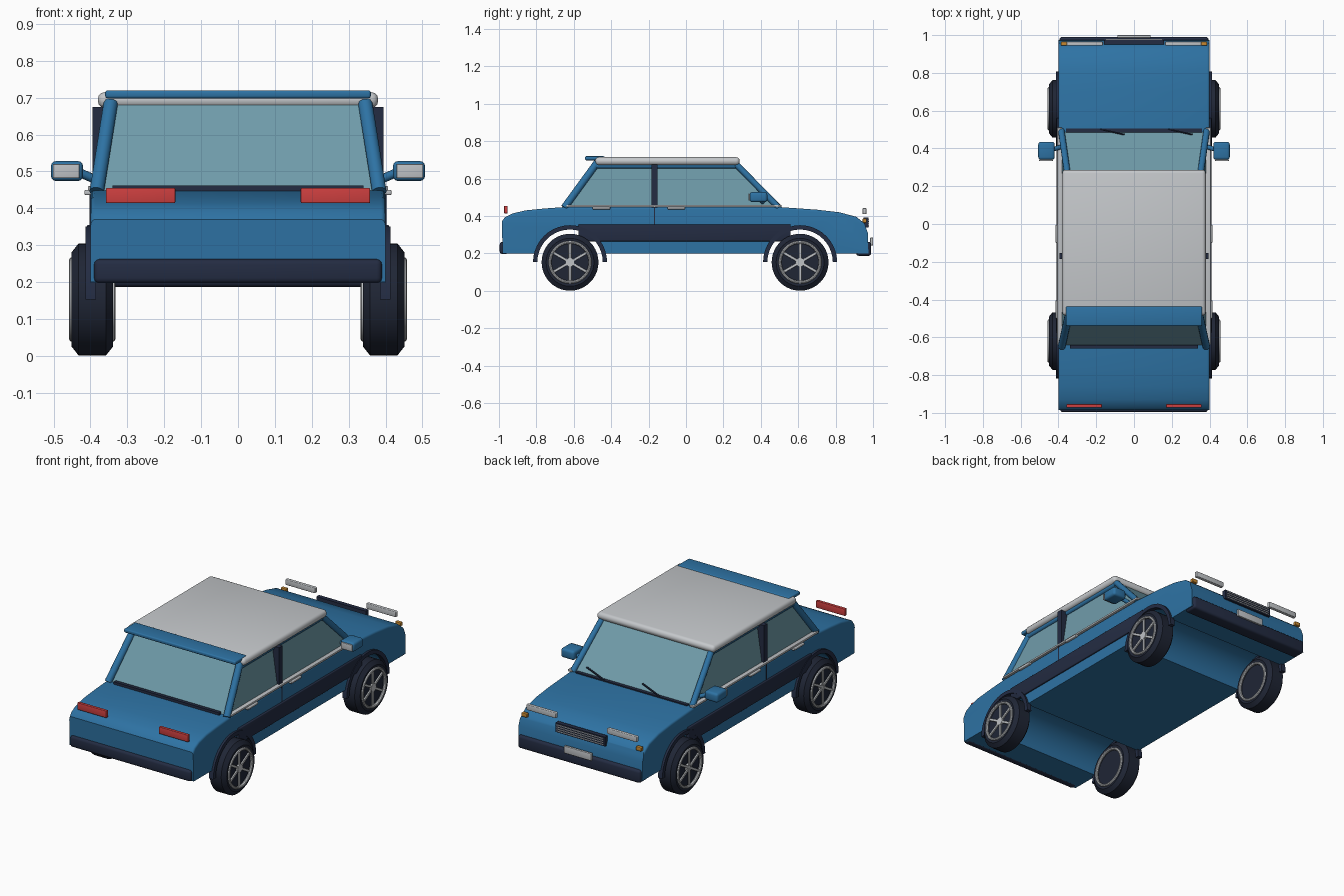
import bpy, bmesh
from math import sin, cos, pi, radians
from mathutils import Vector, Matrix

cube = bpy.data.objects.get("Cube")
if cube:
    bpy.data.objects.remove(cube, do_unlink=True)


def material(name, r, g, b):
    m = bpy.data.materials.new(name)
    m.use_nodes = True
    m.diffuse_color = (r, g, b, 1)
    m.node_tree.nodes["Principled BSDF"].inputs["Base Color"].default_value = (r, g, b, 1)
    return m


BLUE = material("blue paint", .027, .17, .37)
WHITE = material("roof white", .56, .58, .60)
DARK = material("dark navy trim", .017, .025, .055)
TYRE = material("tyre black", .014, .019, .036)
GLASS = material("window glass", .16, .33, .40)
RED = material("tail red", .61, .05, .05)
ORANGE = material("indicator orange", .58, .25, .03)
CHROME = material("light grey metal", .52, .54, .56)


def finish(name, bm, mat):
    """Turn a bmesh into a named object, smooth except at sharp edges."""
    bmesh.ops.recalc_face_normals(bm, faces=bm.faces[:])
    mesh = bpy.data.meshes.new(name)
    bm.to_mesh(mesh)
    bm.free()
    mesh.materials.append(mat)
    ob = bpy.data.objects.new(name, mesh)
    bpy.context.collection.objects.link(ob)
    bpy.ops.object.select_all(action='DESELECT')
    ob.select_set(True)
    bpy.context.view_layer.objects.active = ob
    bpy.ops.object.shade_smooth_by_angle(angle=radians(35))
    return ob


def box(name, xs, ys, zs, mat, bevel=0, turn=None):
    """Box from its extents, with optional rounded edges."""
    bm = bmesh.new()
    bmesh.ops.create_cube(bm, size=1)
    ends = (xs, ys, zs)
    bmesh.ops.scale(bm, vec=[abs(b - a) for a, b in ends], verts=bm.verts[:])
    if bevel:
        bmesh.ops.bevel(bm, geom=bm.edges[:], offset=bevel, segments=3,
                        profile=.5, affect='EDGES')
    if turn:
        bmesh.ops.transform(bm, matrix=turn, verts=bm.verts[:])
    bmesh.ops.translate(bm, vec=[(a + b) / 2 for a, b in ends], verts=bm.verts[:])
    return finish(name, bm, mat)


def rod(name, a, b, radius, mat, sides=12):
    """Round bar between two points."""
    a, b = Vector(a), Vector(b)
    bm = bmesh.new()
    turn = (b - a).to_track_quat('Z', 'Y').to_matrix().to_4x4()
    bmesh.ops.create_cone(bm, cap_ends=True, segments=sides, radius1=radius, radius2=radius,
                          depth=(b - a).length, matrix=Matrix.Translation((a + b) / 2) @ turn)
    return finish(name, bm, mat)


def lathe(name, profile, centre, mat, closed=False):
    """Spin (x, radius) points around the axle."""
    bm = bmesh.new()
    vs = [bm.verts.new((x, 0, r)) for x, r in profile]
    es = [bm.edges.new(p) for p in zip(vs, vs[1:])]
    if closed:
        es.append(bm.edges.new((vs[-1], vs[0])))
    bmesh.ops.spin(bm, geom=vs + es, cent=(0, 0, 0), axis=(1, 0, 0),
                   angle=2 * pi, steps=40, use_duplicate=False)
    bmesh.ops.remove_doubles(bm, verts=bm.verts[:], dist=.0002)
    bmesh.ops.translate(bm, vec=centre, verts=bm.verts[:])
    return finish(name, bm, mat)


def extrude(name, outline, x0, x1, mat, bevel=0):
    """Extrude a (y, z) outline across x, rounding its rim."""
    bm = bmesh.new()
    face = bm.faces.new([bm.verts.new((x0, y, z)) for y, z in outline])
    out = bmesh.ops.extrude_face_region(bm, geom=[face], use_keep_orig=True)
    moved = [v for v in out["geom"] if isinstance(v, bmesh.types.BMVert)]
    bmesh.ops.translate(bm, vec=(x1 - x0, 0, 0), verts=moved)
    if bevel:
        rim = [e for e in bm.edges if abs(e.verts[0].co.x - e.verts[1].co.x) < 1e-5
               and min(v.co.z for v in e.verts) > .36]
        bmesh.ops.bevel(bm, geom=rim, offset=bevel, segments=3, profile=.5, affect='EDGES')
    return finish(name, bm, mat)


def arc(cy, radius, start, end, steps=20):
    return [(cy + radius * cos(start + (end - start) * i / steps),
             AXLE_Z + radius * sin(start + (end - start) * i / steps)) for i in range(steps + 1)]


AXLE_Z = .153
AXLES = {"rear": -.62, "front": .61}
SILL = .2

# Body shell: side profile with open wheel arches
low = math_low = .25
outline = [(-.98, SILL), (-.985, .37), (-.97, .392), (-.93, .413), (-.86, .43), (-.76, .44),
           (-.65, .448), (.5, .448), (.7, .434), (.82, .42), (.91, .396), (.955, .36),
           (.972, .31), (.975, SILL)]
outline += arc(AXLES["front"], .185, low, pi - low)
outline += arc(AXLES["rear"], .185, low, pi - low)
extrude("body_shell", outline, -.4, .4, BLUE, .012)

# Glasshouse
bm = bmesh.new()
rings = [[bm.verts.new((x * hw, y, z)) for x, y in ((-1, y0), (1, y0), (1, y1), (-1, y1))]
         for hw, y0, y1, z in ((.385, -.645, .495, .44), (.35, -.48, .27, .68))]
for i in range(4):
    j = (i + 1) % 4
    bm.faces.new((rings[0][i], rings[0][j], rings[1][j], rings[1][i]))
bm.faces.new(rings[0])
bm.faces.new(rings[1])
finish("window_glass", bm, GLASS)

# Roof and spoiler
box("roof", (-.38, .38), (-.485, .287), (.672, .715), WHITE, .019)
box("roof_spoiler", (-.36, .36), (-.54, -.435), (.698, .72), BLUE, .007)
box("rear_window_seal", (-.34, .34), (-.66, -.64), (.445, .462), DARK)
box("front_window_seal", (-.36, .36), (.485, .505), (.44, .454), DARK)

# Bumpers, plate and grille
box("rear_bumper", (-.39, .39), (-.996, -.95), (.197, .262), DARK, .014)
box("front_bumper", (-.395, .395), (.91, .99), (.187, .262), DARK, .014)
box("front_plate", (-.088, .088), (.985, 1.0), (.243, .285), CHROME, .003)
box("grille", (-.16, .16), (.95, .975), (.338, .392), DARK)
for i in range(4):
    z = .345 + i * .012
    box("grille_slat", (-.15, .15), (.972, .979), (z, z + .004), CHROME)

# Wipers, both sweeping the same way
for x in (-.18, .18):
    rod("wiper", (x, .502, .456), (x + .128, .474, .484), .005, DARK, 6)

for s, side in ((1, "left"), (-1, "right")):
    # Pillars and window frame
    rod(side + "_rear_pillar", (s * .383, -.65, .445), (s * .345, -.475, .685), .02, BLUE)
    rod(side + "_front_pillar", (s * .385, .495, .445), (s * .352, .265, .68), .017, BLUE)
    rod(side + "_roof_rail", (s * .352, -.48, .668), (s * .352, .265, .668), .014, BLUE)
    box(side + "_centre_pillar", (s * .352, s * .395), (-.185, -.153), (.445, .675), DARK)
    # Side trim
    box(side + "_belt_trim", (s * .38, s * .407), (-.64, .51), (.448, .46), CHROME, .003)
    box(side + "_side_stripe", (s * .39, s * .41), (-.575, .56), (.265, .355), DARK, .004)
    box(side + "_door_seam", (s * .398, s * .402), (-.172, -.166), (.355, .448), DARK)
    for y in (-.5, -.1):
        box(side + "_door_handle", (s * .395, s * .416), (y, y + .095), (.436, .45), CHROME, .004)
    # Mirror
    box(side + "_mirror", (s * .42, s * .507), (.34, .435), (.474, .528), BLUE, .014)
    box(side + "_mirror_glass", (s * .43, s * .502), (.333, .341), (.482, .52), CHROME, .002)
    rod(side + "_mirror_arm", (s * .38, .41, .475), (s * .43, .395, .497), .012, BLUE)
    # Lamps
    box(side + "_tail_light", (s * .17, s * .358), (-.972, -.954), (.414, .455), RED, .003)
    box(side + "_headlight", (s * .165, s * .357), (.944, .965), (.41, .442), CHROME, .004)
    box(side + "_indicator", (s * .352, s * .387), (.945, .965), (.364, .386), ORANGE, .003)

    for end, cy in AXLES.items():
        name = side + "_" + end
        # Arch flare
        ring = arc(cy, .198, 0, pi) + arc(cy, .175, pi, 0)
        extrude(name + "_arch_flare", ring, s * .385, s * .413, DARK)
        # Wheel
        hub = (s * .395, cy, AXLE_Z)
        half = [(.043, 0), (.043, .104), (.054, .112), (.056, .128), (.037, .152)]
        lathe(name + "_tyre", half + [(-x, r) for x, r in reversed(half)], hub, TYRE)
        for face in (-1, 1):
            lip = [(face * .054 + .009 * cos(a * pi / 4), .107 + .008 * sin(a * pi / 4))
                   for a in range(8)]
            lathe(name + "_rim", lip, hub, CHROME, True)
        x = s * .445
        rod(name + "_hub", (x - s * .015, cy, AXLE_Z), (x + s * .004, cy, AXLE_Z), .024, CHROME, 16)
        for k in range(6):
            a = k * pi / 3 + pi / 6
            dy, dz = cos(a) * .06, sin(a) * .06
            box(name + "_spoke", (x - .007, x + .002), (cy + dy - .05, cy + dy + .05),
                (AXLE_Z + dz - .007, AXLE_Z + dz + .007), CHROME, .002,
                Matrix.Rotation(a, 4, 'X'))
